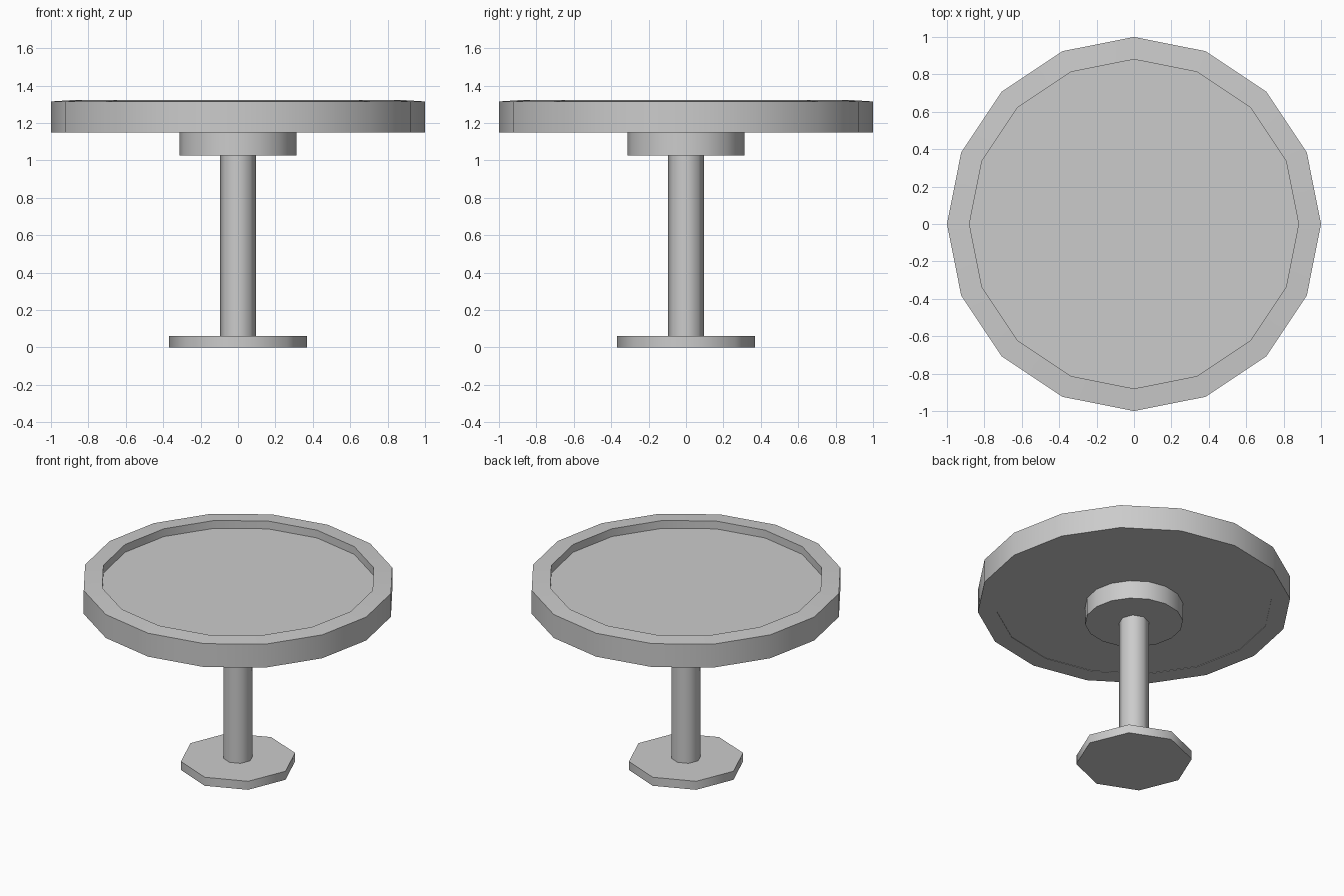
import bpy
import bmesh
from math import cos, sin, pi, radians

cube = bpy.data.objects.get("Cube")
if cube:
    bpy.data.objects.remove(cube, do_unlink=True)

# One plain grey for the whole table
grey = bpy.data.materials.new("plain grey")
grey.use_nodes = True
colour = (0.6, 0.6, 0.6, 1)
grey.diffuse_color = colour
grey.node_tree.nodes["Principled BSDF"].inputs["Base Color"].default_value = colour


def lathe(name, profile, sides, smooth_angle):
    """Turn a (radius, height) profile, listed bottom to top, and cap both ends."""
    bm = bmesh.new()
    rings = []
    for r, z in profile:
        rings.append([bm.verts.new((r * cos(2 * pi * i / sides), r * sin(2 * pi * i / sides), z))
                      for i in range(sides)])
    for low, high in zip(rings, rings[1:]):
        for i in range(sides):
            j = (i + 1) % sides
            bm.faces.new((low[i], low[j], high[j], high[i]))
    bm.faces.new(rings[0][::-1])
    bm.faces.new(rings[-1])
    bmesh.ops.recalc_face_normals(bm, faces=bm.faces[:])
    mesh = bpy.data.meshes.new(name)
    bm.to_mesh(mesh)
    bm.free()
    mesh.materials.append(grey)
    obj = bpy.data.objects.new(name, mesh)
    bpy.context.collection.objects.link(obj)
    bpy.ops.object.select_all(action="DESELECT")
    obj.select_set(True)
    bpy.context.view_layer.objects.active = obj
    bpy.ops.object.shade_smooth_by_angle(angle=radians(smooth_angle))
    return obj


# Foot, post and collar
lathe("base_plate", [(0.37, 0), (0.37, 0.06)], 8, 50)
lathe("post", [(0.095, 0.06), (0.095, 1.025)], 8, 50)
lathe("collar", [(0.313, 1.025), (0.313, 1.155)], 16, 30)

# Table top: raised rim around a sunken tray, with a faint step underneath
lathe("table_top", [(0.88, 1.153), (0.88, 1.15), (1, 1.15), (1, 1.315),
                    (0.88, 1.323), (0.88, 1.268)], 16, 30)
